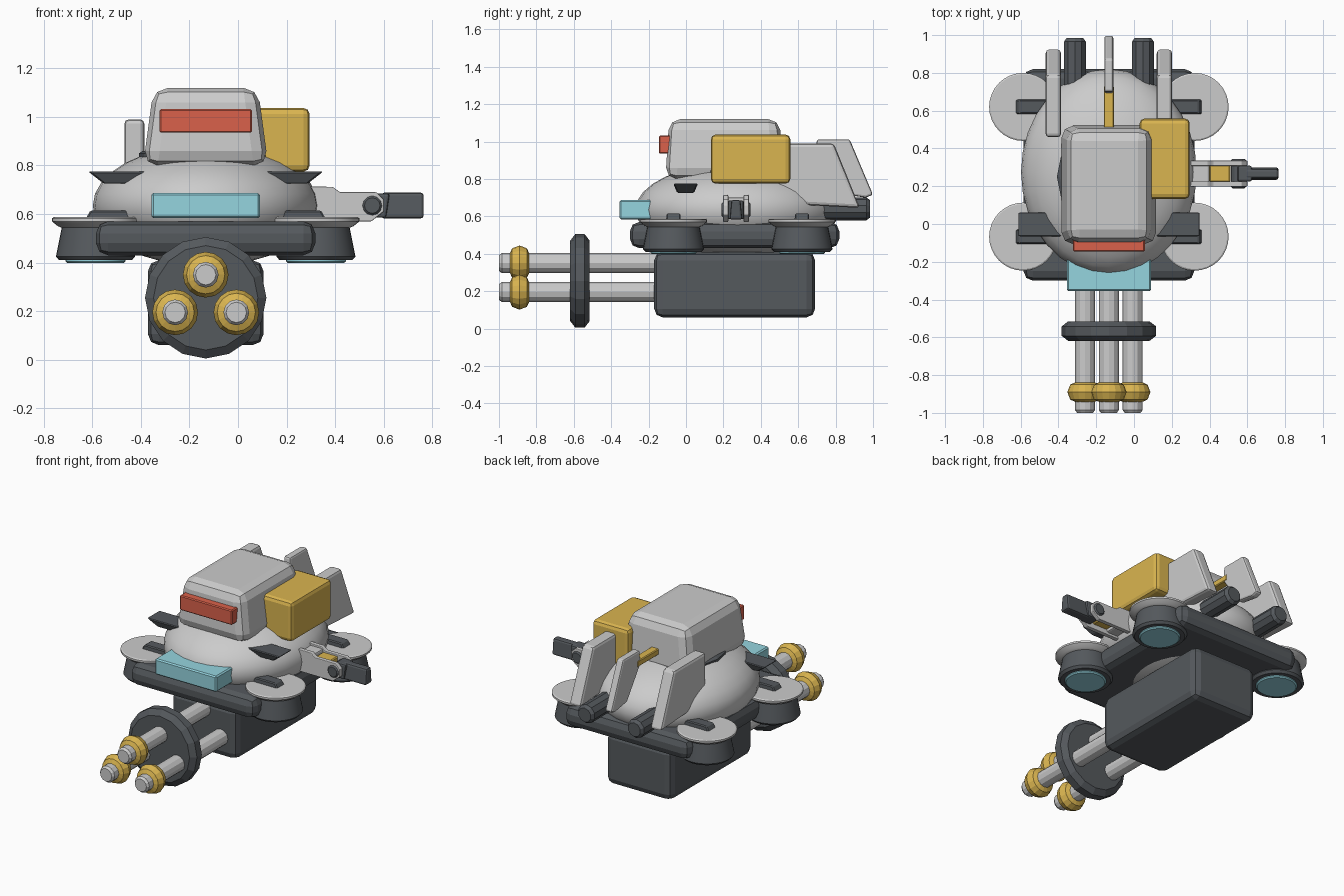
import bpy, bmesh, math
from mathutils import Vector, Matrix

if "Cube" in bpy.data.objects:
    bpy.data.objects.remove(bpy.data.objects["Cube"])

CX = -0.133  # symmetry plane of the hull


def colour(name, rgb):
    m = bpy.data.materials.new(name)
    m.diffuse_color = (*rgb, 1)
    m.use_nodes = True
    m.node_tree.nodes["Principled BSDF"].inputs["Base Color"].default_value = m.diffuse_color
    return m


DARK = colour("dark_grey", (0.09, 0.10, 0.11))
GOLD = colour("gold", (0.70, 0.46, 0.08))
CYAN = colour("cyan", (0.30, 0.66, 0.74))
RED = colour("red", (0.70, 0.12, 0.07))


def finish(name, bm, mat=None, bevel=0, segs=2, smooth=None):
    bmesh.ops.recalc_face_normals(bm, faces=bm.faces)
    me = bpy.data.meshes.new(name)
    bm.to_mesh(me)
    bm.free()
    ob = bpy.data.objects.new(name, me)
    bpy.context.collection.objects.link(ob)
    if mat:
        me.materials.append(mat)
    if bevel:
        b = ob.modifiers.new("bevel", "BEVEL")
        b.width, b.segments, b.limit_method = bevel, segs, "ANGLE"
    if smooth:
        bpy.ops.object.select_all(action="DESELECT")
        ob.select_set(True)
        bpy.context.view_layer.objects.active = ob
        bpy.ops.object.shade_smooth_by_angle(angle=math.radians(smooth))
    return ob


def box(name, x, y, z, mat=None, bevel=0.0, segs=2, top=None, bottom=None):
    """Box from ranges; top / bottom = (x, y) ranges that taper that end."""
    bm = bmesh.new()
    ends = []
    for h, end in ((z[0], bottom), (z[1], top)):
        ex, ey = end or (x, y)
        ends.append([bm.verts.new((ex[i], ey[j], h))
                     for i, j in ((0, 0), (1, 0), (1, 1), (0, 1))])
    lo, hi = ends
    bm.faces.new(lo)
    bm.faces.new(hi)
    for i in range(4):
        j = (i + 1) % 4
        bm.faces.new((lo[i], lo[j], hi[j], hi[i]))
    return finish(name, bm, mat, bevel, segs)


def lathe(name, profile, loc, axis="Z", n=16, mat=None, closed=False, smooth=None):
    """Revolve (radius, height) points around an axis."""
    bm = bmesh.new()
    rings = [[bm.verts.new((r * math.sin(2 * math.pi * k / n),
                            r * math.cos(2 * math.pi * k / n), h))
              for k in range(n)] for r, h in profile]
    m = len(rings)
    for a in range(m if closed else m - 1):
        p, q = rings[a], rings[(a + 1) % m]
        for k in range(n):
            l = (k + 1) % n
            bm.faces.new((p[k], p[l], q[l], q[k]))
    if not closed:
        bm.faces.new(rings[0])
        bm.faces.new(rings[-1])
    rot = {"Z": Matrix.Identity(4), "Y": Matrix.Rotation(-math.pi / 2, 4, "X")}[axis]
    bmesh.ops.transform(bm, matrix=Matrix.Translation(loc) @ rot, verts=bm.verts)
    return finish(name, bm, mat, smooth=smooth)


def plate(name, profile, lo, hi, axis="X", mat=None, bevel=0.01):
    """Extrude a profile; (y, z) points along X or (x, z) points along Y."""
    bm = bmesh.new()
    put = (lambda p, t: (t, p[0], p[1])) if axis == "X" else (lambda p, t: (p[0], t, p[1]))
    a = [bm.verts.new(put(p, lo)) for p in profile]
    b = [bm.verts.new(put(p, hi)) for p in profile]
    bm.faces.new(a)
    bm.faces.new(b)
    for i in range(len(a)):
        j = (i + 1) % len(a)
        bm.faces.new((a[i], a[j], b[j], b[i]))
    return finish(name, bm, mat, bevel)


def span(c, h):
    return (c - h, c + h)


# Hull: smooth flattened ball that pokes through the chassis slab
bm = bmesh.new()
bmesh.ops.create_uvsphere(bm, u_segments=32, v_segments=16, radius=1)
bmesh.ops.transform(bm, verts=bm.verts, matrix=Matrix.Translation((CX, 0.275, 0.635))
                    @ Matrix.Diagonal((0.465, 0.545, 0.25, 1)))
finish("hull", bm, smooth=40)
box("chassis", span(CX, 0.452), (-0.30, 0.82), (0.43, 0.57), DARK, 0.05)

# Cabin, collar, visor and side pack
lathe("cabin_collar", [(0.275, 0.79), (0.275, 0.85), (0.26, 0.86)], (CX, 0.25, 0), n=16, mat=DARK)
box("cabin", span(CX, 0.258), (-0.11, 0.525), (0.80, 1.12), None, 0.06, 2,
    top=(span(CX, 0.215), (-0.09, 0.50)))
box("visor", span(CX, 0.19), (-0.145, -0.06), (0.935, 1.032), RED, 0.006, 1)
box("side_pack", (0.03, 0.295), (0.133, 0.558), (0.775, 1.037), GOLD, 0.025)
box("front_lamp", span(CX, 0.223), (-0.355, -0.18), (0.583, 0.687), CYAN, 0.008, 1)

# Underslung gun: housing, disc clamp, three barrels with gold rings
box("gun_housing", span(CX, 0.238), (-0.17, 0.69), (0.06, 0.41), DARK, 0.045)
lathe("barrel_clamp", [(0.215, -0.052), (0.25, -0.025), (0.25, 0.025), (0.215, 0.052)],
      (CX, -0.567, 0.255), "Y", 16, DARK)
ring = [(0.042 + 0.052 * math.cos(a * math.pi / 4), 0.056 * math.sin(a * math.pi / 4))
        for a in range(8)]
for i, (dx, z) in enumerate(((0, 0.35), (-0.126, 0.195), (0.126, 0.195))):
    lathe(f"barrel_{i}", [(0.042, -1.0), (0.053, -0.985), (0.053, -0.1)],
          (CX + dx, 0, z), "Y", 12, smooth=20)
    lathe(f"barrel_ring_{i}", [(max(r, 0.03), h) for r, h in ring],
          (CX + dx, -0.89, z), "Y", 16, GOLD, closed=True)

# Parts mirrored left and right
for s, side in ((-1, "left"), (1, "right")):
    def mx(a, b):
        return tuple(sorted((CX + s * a, CX + s * b)))

    # Hover pods at the four corners
    for y, end in ((-0.067, "front"), (0.62, "rear")):
        loc = (CX + s * 0.454, y, 0)
        tag = f"{end}_{side}"
        lathe("pod_" + tag, [(0.15, 0.41), (0.163, 0.425), (0.158, 0.45), (0.138, 0.55)],
              loc, n=32, mat=DARK, smooth=30)
        lathe("pod_cap_" + tag, [(0.13, 0.54), (0.155, 0.55), (0.18, 0.57), (0.18, 0.582),
                                 (0.172, 0.587)], loc, n=32, smooth=30)
        lathe("pod_thruster_" + tag, [(0.115, 0.398), (0.123, 0.405), (0.123, 0.42)],
              loc, n=32, mat=CYAN, smooth=30)
        box("pod_latch_" + tag, mx(0.30, 0.50), span(y, 0.04), (0.57, 0.615), DARK, 0.006, 1,
            top=(mx(0.30, 0.475), span(y, 0.037)))

    # Shoulder slabs
    box("shoulder_slab_" + side, mx(0.22, 0.484), span(-0.002, 0.066), (0.725, 0.775), DARK,
        0.006, 1, bottom=(mx(0.22, 0.42), span(-0.002, 0.045)))
    # Rear side fins and exhausts
    c = CX + s * 0.294
    plate("tail_fin_" + side, [(0.46, 0.99), (0.79, 0.99), (0.93, 0.645), (0.65, 0.66),
                               (0.46, 0.70)], c - 0.041, c + 0.041, bevel=0.018)
    lathe("exhaust_" + side, [(0.061, 0.70), (0.061, 0.965), (0.046, 0.985)],
          (CX + s * 0.18, 0, 0.64), "Y", 10, DARK)

# Centre fin and its gold strut
plate("centre_fin", [(0.70, 1.012), (0.875, 1.012), (1.0, 0.715), (0.96, 0.70),
                     (0.83, 0.72), (0.69, 0.92)], CX - 0.024, CX + 0.024, bevel=0.012)
box("fin_strut", span(CX, 0.027), (0.45, 0.73), (0.91, 0.95), GOLD, 0.005, 1)

# Right-hand gripper arm: fork plates, bridge, pivot, gold block, dark claw
for i, y in enumerate((0.212, 0.322)):
    plate(f"arm_fork_{i}", [(0.22, 0.57), (0.55, 0.57), (0.60, 0.61), (0.60, 0.66), (0.57, 0.69),
                            (0.42, 0.69), (0.39, 0.712), (0.22, 0.715)],
          y - 0.014, y + 0.014, "Y", bevel=0.004)
box("arm_base", (0.22, 0.40), (0.20, 0.333), (0.585, 0.70), None, 0.01)
box("arm_block", (0.40, 0.51), (0.222, 0.312), (0.60, 0.68), GOLD, 0.006, 1)
lathe("arm_pivot", [(0.032, -0.078), (0.04, -0.07), (0.04, 0.07), (0.032, 0.078)],
      (0.553, 0.267, 0.635), "Y", 12, DARK)
plate("claw_knuckle", [(0.53, 0.585), (0.61, 0.585), (0.625, 0.685), (0.55, 0.685)],
      0.225, 0.309, "Y", DARK, 0.01)
box("claw", (0.59, 0.765), (0.233, 0.301), (0.582, 0.688), DARK, 0.012,
    top=((0.59, 0.765), (0.243, 0.291)))
